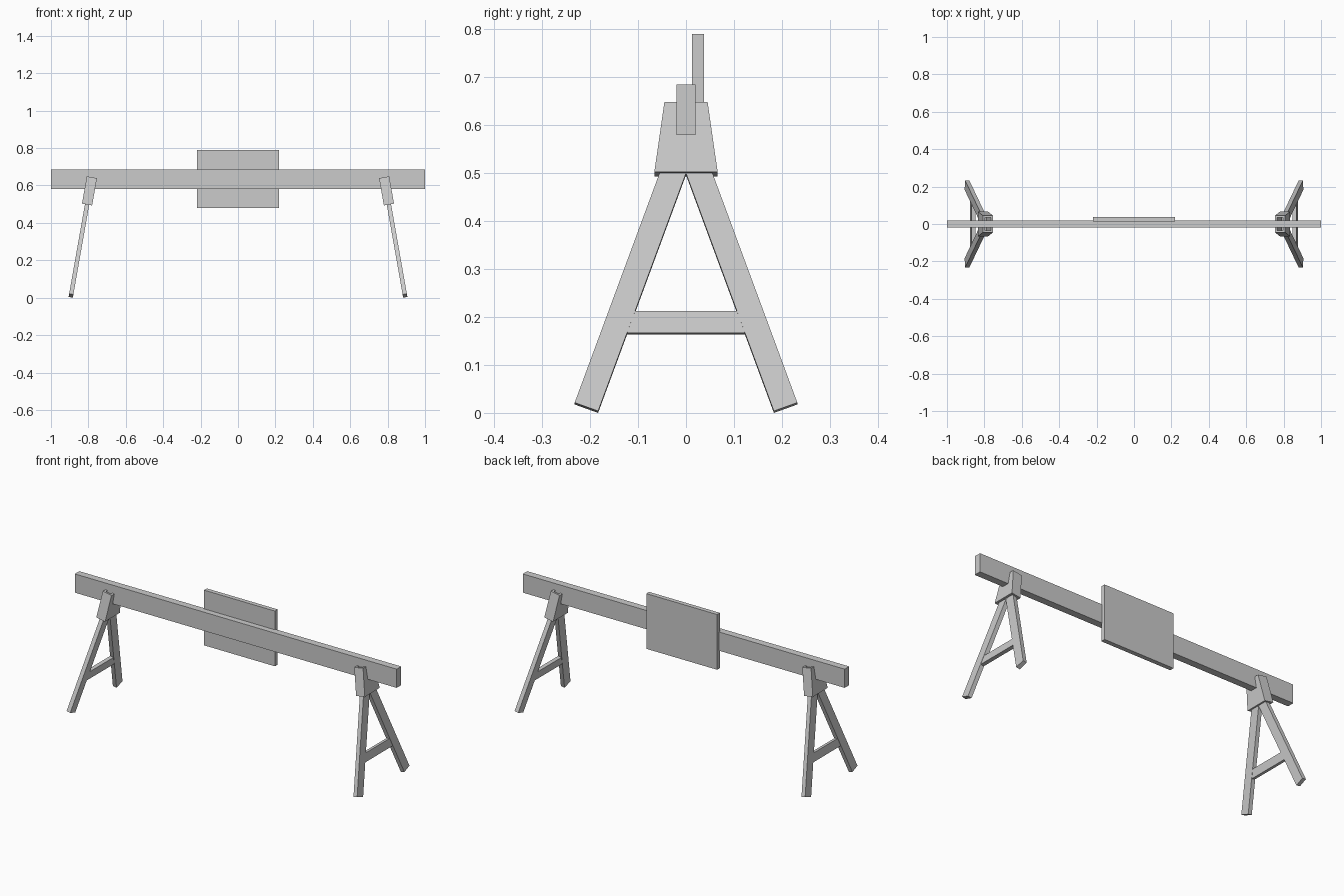
import bpy
from math import radians, sin, cos
from mathutils import Matrix, Vector

if "Cube" in bpy.data.objects:
    bpy.data.objects.remove(bpy.data.objects["Cube"])

TILT = radians(10)      # outward lean of each trestle
SPLAY = radians(20)     # spread of the legs


def make(name, verts, faces, matrix=None):
    mesh = bpy.data.meshes.new(name)
    mesh.from_pydata([tuple(v) for v in verts], [], faces)
    if matrix is not None:
        mesh.transform(matrix)
        if matrix.determinant() < 0:
            mesh.flip_normals()
    obj = bpy.data.objects.new(name, mesh)
    bpy.context.collection.objects.link(obj)
    return obj


def prism(name, profile, x0, x1, matrix=None):
    # extrude a counter-clockwise (y, z) profile along x
    n = len(profile)
    verts = [(x, y, z) for x in (x0, x1) for y, z in profile]
    faces = [tuple(reversed(range(n))), tuple(range(n, 2 * n))]
    faces += [(i, (i + 1) % n, n + (i + 1) % n, n + i) for i in range(n)]
    return make(name, verts, faces, matrix)


def rect(y0, y1, z0, z1):
    return [(y0, z0), (y1, z0), (y1, z1), (y0, z1)]


def sleeve(name, matrix):
    # tapered bracket, open at top and bottom
    def ring(hx, hy, z):
        return [(-hx, -hy, z), (hx, -hy, z), (hx, hy, z), (-hx, hy, z)]
    h, wall = 0.148, 0.011
    verts = (ring(0.0275, 0.066, 0) + ring(0.0275, 0.045, h)
             + ring(0.0275 - wall, 0.045 - wall, h)
             + ring(0.0275 - wall, 0.066 - wall, 0))
    faces = []
    for a in range(4):
        b = (a + 1) % 4
        for i in range(4):
            j = (i + 1) % 4
            faces.append((a * 4 + i, a * 4 + j, b * 4 + j, b * 4 + i))
    make(name, verts, faces, matrix)


# Long rail and centre board
prism("rail", rect(-0.02, 0.02, 0.58, 0.685), -1, 1)
prism("board", rect(0.013, 0.038, 0.48, 0.79), -0.22, 0.22)

# One leg: a rectangle hinged at its inner top corner
L, W = 0.536, 0.052
s, c = sin(SPLAY), cos(SPLAY)
leg = [Vector((0, 0)), Vector((L * s, -L * c)),
       Vector((L * s + W * c, -L * c + W * s)), Vector((W * c, W * s))]

# Crossbar trimmed to the inner leg edges
zb, zt = -0.338, -0.292
yb, yt = -zb * s / c + 0.001, -zt * s / c + 0.001
bar = [(-yb, zb), (yb, zb), (yt, zt), (-yt, zt)]

# Two mirrored trestles
for side, label in ((1, "right"), (-1, "left")):
    m = (Matrix.Diagonal((side, 1, 1, 1))
         @ Matrix.Translation((0.807, 0, 0.498))
         @ Matrix.Rotation(-TILT, 4, 'Y'))
    sleeve(label + "_bracket", m)
    prism(label + "_back_leg", leg, -0.0115, 0.0115, m)
    prism(label + "_front_leg", leg, -0.0115, 0.0115,
          m @ Matrix.Diagonal((1, -1, 1, 1)))
    prism(label + "_crossbar", bar, -0.010, 0.010, m)
